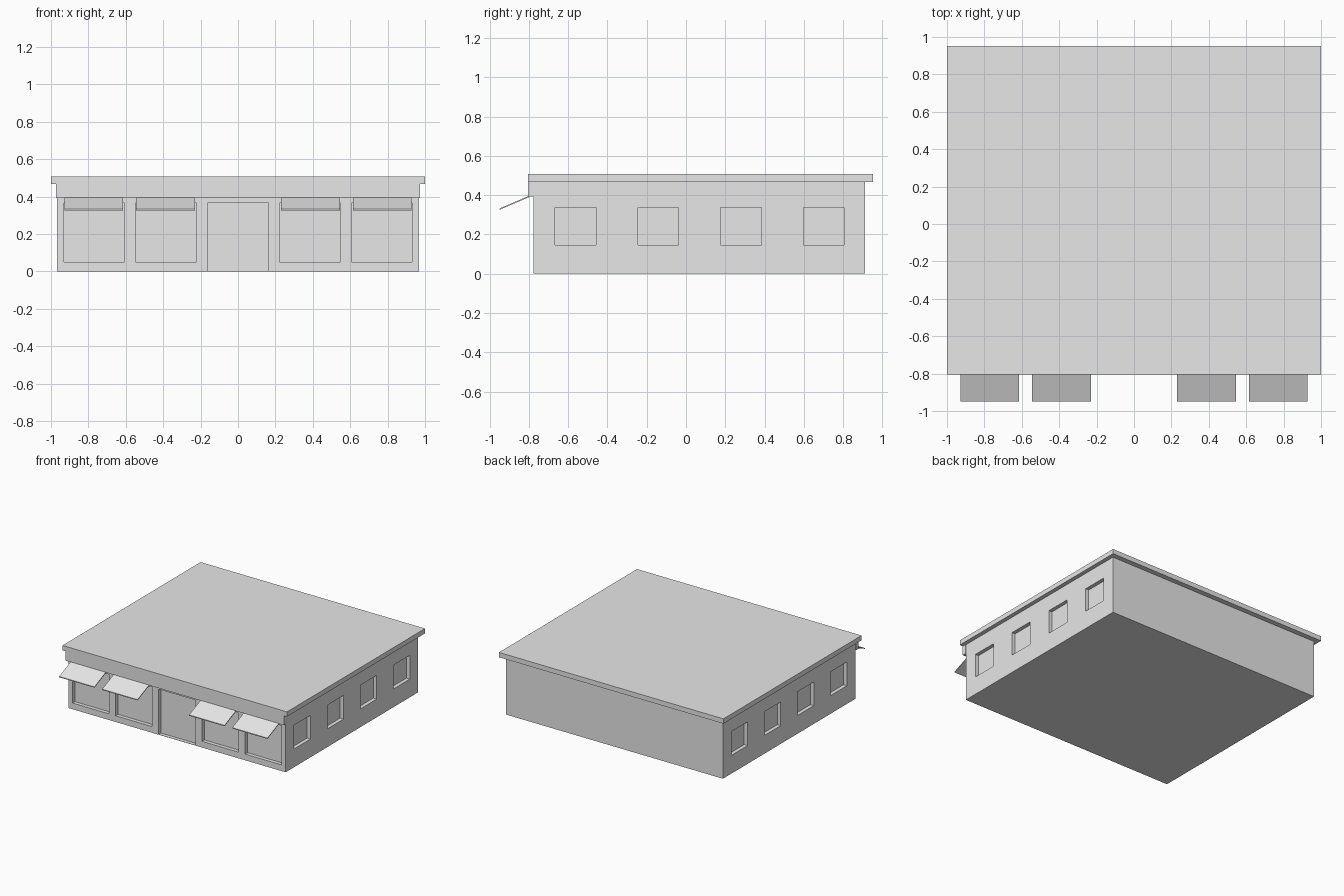
import bpy
import bmesh
from mathutils import Matrix, Vector

cube = bpy.data.objects.get("Cube")
if cube:
    bpy.data.objects.remove(cube, do_unlink=True)

grey = bpy.data.materials.new("plain_grey")
grey.use_nodes = True
grey.diffuse_color = (0.8, 0.8, 0.8, 1)
grey.node_tree.nodes["Principled BSDF"].inputs["Base Color"].default_value = (0.8, 0.8, 0.8, 1)


def add_box(bm, x, y, z):
    """Add a box given its (min, max) range on each axis."""
    size = Vector((x[1] - x[0], y[1] - y[0], z[1] - z[0]))
    centre = Vector((sum(x), sum(y), sum(z))) / 2
    bmesh.ops.create_cube(bm, size=1, matrix=Matrix.Translation(centre) @ Matrix.Diagonal(size).to_4x4())


def make_object(name, bm):
    mesh = bpy.data.meshes.new(name)
    bmesh.ops.recalc_face_normals(bm, faces=bm.faces)
    bm.to_mesh(mesh)
    bm.free()
    mesh.materials.append(grey)
    obj = bpy.data.objects.new(name, mesh)
    bpy.context.collection.objects.link(obj)
    return obj


def box(name, x, y, z):
    bm = bmesh.new()
    add_box(bm, x, y, z)
    return make_object(name, bm)


def mirrored(side, lo, hi):
    return tuple(sorted((side * lo, side * hi)))


HALF_W, FRONT, BACK = 0.967, -0.775, 0.911
RECESS, EAVE, ROOF_FRONT = 0.03, 0.468, -0.805

# Main walls
walls = box("walls", (-HALF_W, HALF_W), (FRONT, BACK), (0, EAVE))

# Recessed openings: doorway, shop windows and side windows
bm = bmesh.new()
front_depth = (FRONT - 0.1, FRONT + RECESS)
add_box(bm, (-0.164, 0.164), front_depth, (0.002, 0.366))
for side in (-1, 1):
    for lo, hi in ((0.222, 0.548), (0.607, 0.93)):
        add_box(bm, mirrored(side, lo, hi), front_depth, (0.05, 0.366))
    for i in range(4):
        y = -0.562 + i * 0.421
        add_box(bm, mirrored(side, HALF_W - RECESS, HALF_W + 0.1), (y - 0.104, y + 0.104), (0.147, 0.338))
cutter = make_object("opening_cutter", bm)
cutter.hide_render = True

cut = walls.modifiers.new("openings", 'BOOLEAN')
cut.operation = 'DIFFERENCE'
cut.solver = 'EXACT'
cut.object = cutter
bpy.context.view_layer.update()
evaluated = walls.evaluated_get(bpy.context.evaluated_depsgraph_get())
cut_mesh = bpy.data.meshes.new_from_object(evaluated)
walls.modifiers.clear()
walls.data = cut_mesh
bpy.data.objects.remove(cutter, do_unlink=True)

# Flat roof slab and the deep fascia under its front edge
box("roof_slab", (-1, 1), (ROOF_FRONT, 0.952), (EAVE, 0.507))
box("front_fascia", (-0.972, 0.972), (ROOF_FRONT, FRONT), (0.392, EAVE))

# Sloping awnings over the shop windows
for side, side_name in ((-1, "right"), (1, "left")):
    for lo, hi, place in ((0.23, 0.545, "inner"), (0.614, 0.928, "outer")):
        awning = box(f"{side_name}_{place}_awning", mirrored(side, lo, hi), (-0.95, -0.80), (0.325, 0.332))
        for v in awning.data.vertices:
            if v.co.y > -0.9:
                v.co.z += 0.064
